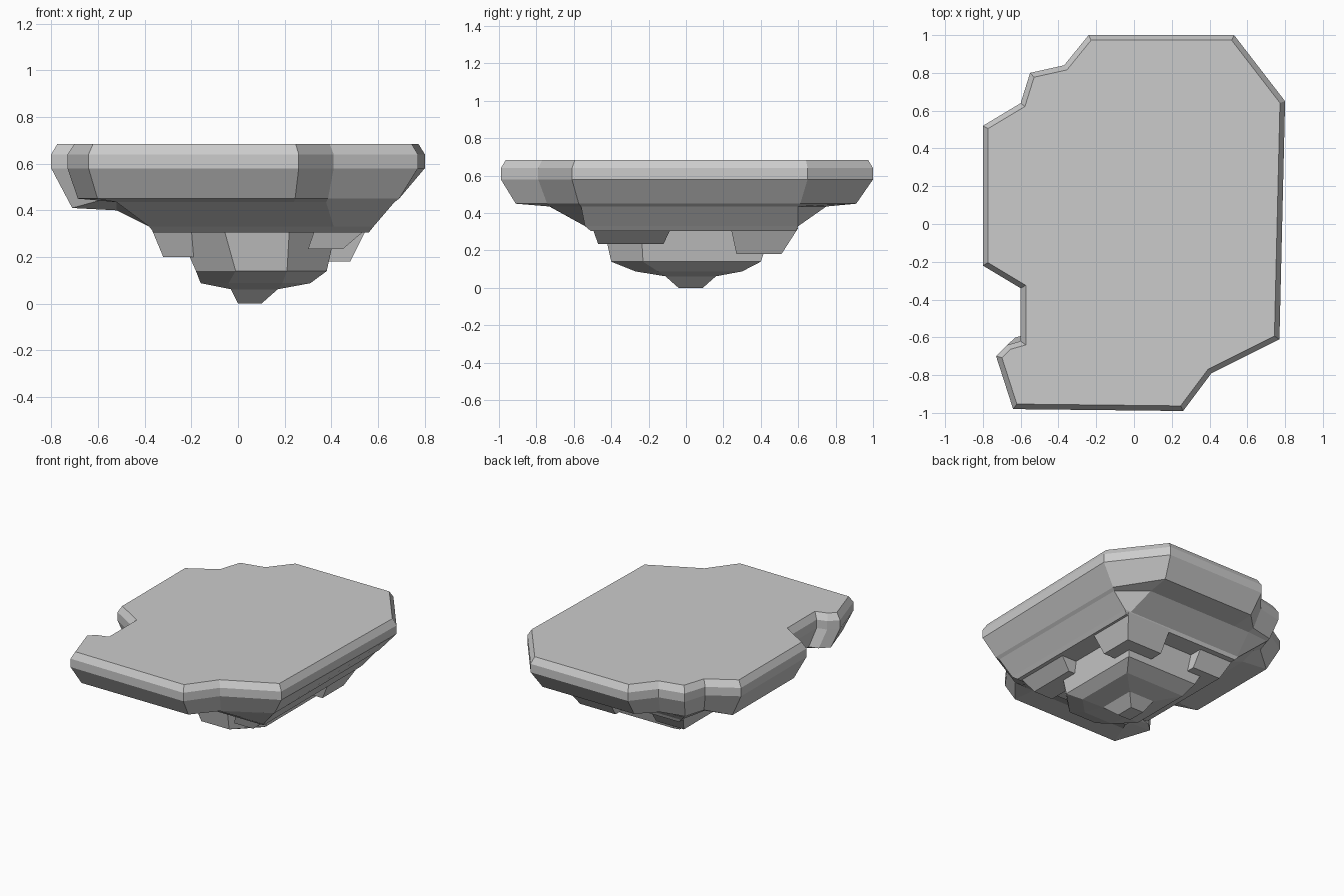
import bpy
import bmesh

if "Cube" in bpy.data.objects:
    bpy.data.objects.remove(bpy.data.objects["Cube"], do_unlink=True)

stone = bpy.data.materials.new("stone_grey")
stone.use_nodes = True
colour = (.6, .6, .6, 1)
stone.diffuse_color = colour
stone.node_tree.nodes["Principled BSDF"].inputs["Base Color"].default_value = colour


def finish(name, bm):
    """Turn a bmesh into a flat shaded stone object."""
    bmesh.ops.remove_doubles(bm, verts=bm.verts, dist=.0005)
    bmesh.ops.recalc_face_normals(bm, faces=bm.faces)
    mesh = bpy.data.meshes.new(name)
    bm.to_mesh(mesh)
    bm.free()
    mesh.materials.append(stone)
    rock = bpy.data.objects.new(name, mesh)
    bpy.context.collection.objects.link(rock)
    return rock


def loft(bm, rings):
    """Skin equal-length point rings from first to last; return the two caps."""
    layers = [[bm.verts.new(point) for point in ring] for ring in rings]
    for upper, lower in zip(layers, layers[1:]):
        for i in range(len(upper)):
            j = (i + 1) % len(upper)
            bm.faces.new((upper[i], upper[j], lower[j], lower[i]))
    return bm.faces.new(layers[0]), bm.faces.new(layers[-1])


def clamp(value, low, high):
    return max(low, min(high, value))


def squeeze(outline, scale, left, right, front, back, height, sag=0):
    """Shrink the outline into a box; the far left block hangs lower by sag."""
    ring = []
    for x, y in outline:
        drop = sag if x < -.75 else 0
        ring.append((clamp(x * scale, left, right),
                     clamp(y * scale, front, back), height - drop))
    return ring


def cut_box(height, left, right, front, back, cut):
    """Rectangle ring whose two front corners are cut off."""
    return [(right, back, height), (left, back, height),
            (left, front + cut, height), (left + cut, front, height),
            (right - cut, front, height), (right, front + cut, height)]


# Island slab with bevelled top rim and stepped underside
outline = [(-.24, 1), (.53, 1), (.8, .65), (.77, -.61), (.41, -.79),
           (.26, -.99), (-.64, -.98), (-.73, -.7), (-.67, -.64),
           (-.6, -.62), (-.6, -.34), (-.8, -.22), (-.8, .52),
           (-.6, .64), (-.55, .8), (-.37, .84)]
bm = bmesh.new()
top, bottom = loft(bm, [
    squeeze(outline, 1, -1, 1, -1, 1, .64),
    squeeze(outline, 1, -1, 1, -1, 1, .58),
    squeeze(outline, .94, -.71, .69, -.91, .91, .45, .04),
    squeeze(outline, .92, -.52, .67, -.73, .75, .435, .035),
    squeeze(outline, 1, -.38, .58, -.54, .6, .33),
    squeeze(outline, 1, -.36, .56, -.51, .59, .305)])
bmesh.ops.recalc_face_normals(bm, faces=bm.faces)
bmesh.ops.inset_region(bm, faces=[top], thickness=.027, use_even_offset=True)
for vert in top.verts:
    vert.co.z = .685
finish("island_slab", bm)

# Central root narrowing to the small tip
bm = bmesh.new()
loft(bm, [cut_box(.32, -.26, .42, -.44, .46, .2),
          cut_box(.14, -.18, .38, -.4, .4, .17),
          cut_box(.088, -.16, .31, -.27, .3, .12),
          cut_box(.062, -.03, .17, -.11, .16, 0),
          cut_box(0, 0, .1, -.04, .09, 0)])
finish("lower_root", bm)


def ledge(name, upper, lower, high, low):
    """Tapered rock ledge between two boxes (left, right, front, back)."""
    bm = bmesh.new()
    loft(bm, [cut_box(high, *upper, 0), cut_box(low, *lower, 0)])
    finish(name, bm)


# Rock ledges around the root
ledge("back_left_ledge", (.2, .55, .24, .6), (.2, .48, .27, .51), .32, .18)
ledge("front_left_ledge", (.33, .55, -.5, -.08), (.3, .45, -.47, -.12), .32, .235)
ledge("right_ledge", (-.37, -.1, -.3, .42), (-.32, -.1, -.25, .36), .32, .2)
ledge("back_right_ledge", (-.37, -.1, .2, .56), (-.32, -.1, .2, .48), .32, .2)
